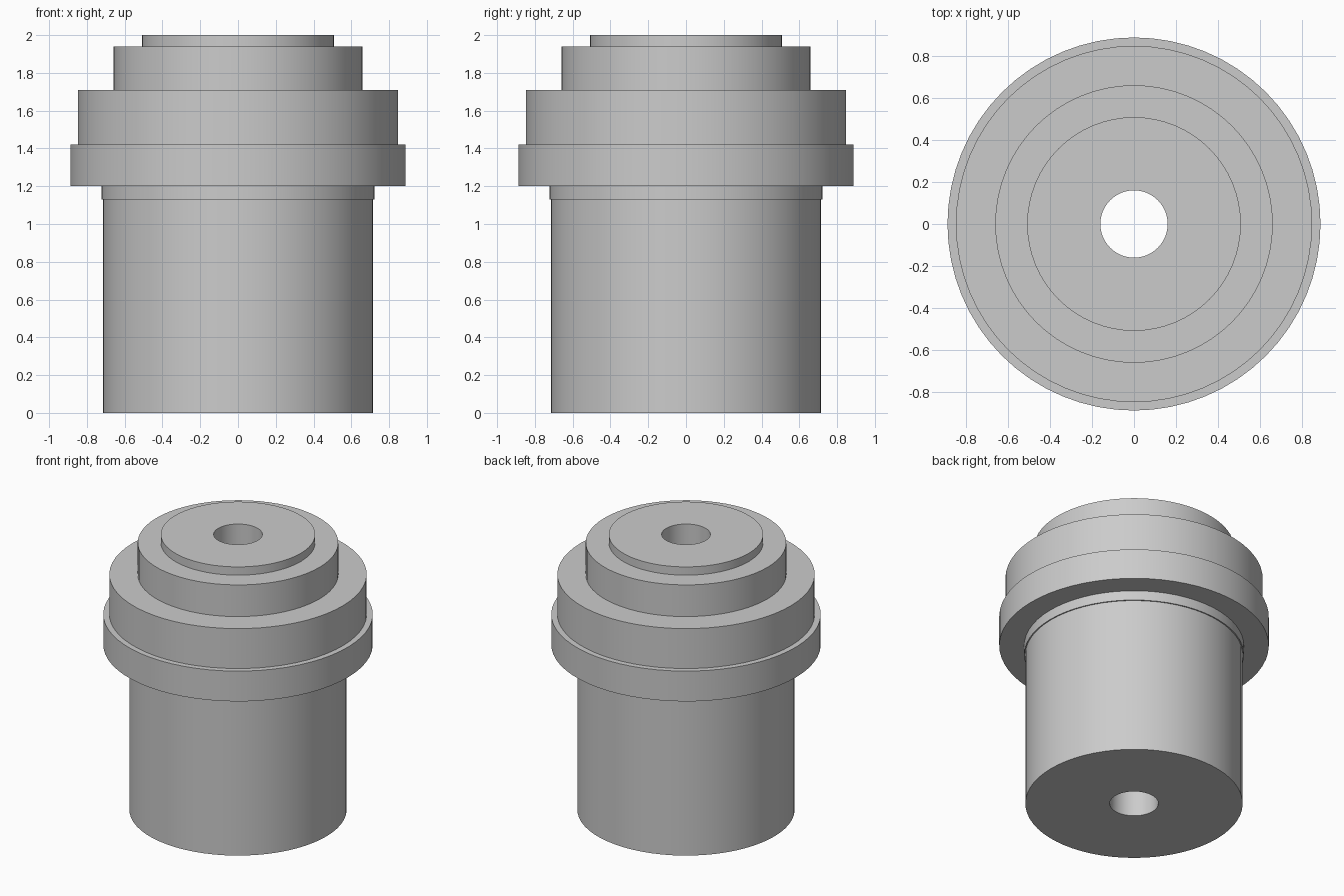
import bpy
import bmesh
import math

SEGMENTS = 64
BORE = 0.16

cube = bpy.data.objects.get("Cube")
if cube:
    bpy.data.objects.remove(cube, do_unlink=True)

# Single plain grey finish
grey = bpy.data.materials.new("plain_grey")
grey.use_nodes = True
colour = (0.6, 0.6, 0.6, 1.0)
grey.diffuse_color = colour
grey.node_tree.nodes["Principled BSDF"].inputs["Base Color"].default_value = colour

# Steps from the bottom up: outer radius, bottom height, top height
steps = [
    (0.715, 0.0, 1.13),   # body
    (0.723, 1.13, 1.2),   # collar
    (0.887, 1.2, 1.42),   # flange
    (0.847, 1.42, 1.71),  # shoulder
    (0.66, 1.71, 1.94),   # neck
    (0.508, 1.94, 2.0),   # top pad
]

# Closed half section, with the through bore as its inner edge
profile = [(BORE, 0.0)]
for radius, low, high in steps:
    profile += [(radius, low), (radius, high)]
profile.append((BORE, steps[-1][2]))

# Turn the section around the vertical axis
bm = bmesh.new()
rings = []
for r, z in profile:
    ring = []
    for i in range(SEGMENTS):
        a = math.tau * i / SEGMENTS
        ring.append(bm.verts.new((r * math.cos(a), r * math.sin(a), z)))
    rings.append(ring)
for k, lower in enumerate(rings):
    upper = rings[(k + 1) % len(rings)]
    for i in range(SEGMENTS):
        j = (i + 1) % SEGMENTS
        bm.faces.new((lower[i], lower[j], upper[j], upper[i]))
bmesh.ops.recalc_face_normals(bm, faces=bm.faces)

mesh = bpy.data.meshes.new("stepped_bushing")
bm.to_mesh(mesh)
bm.free()
mesh.materials.append(grey)
bushing = bpy.data.objects.new("stepped_bushing", mesh)
bpy.context.collection.objects.link(bushing)

# Smooth walls with crisp step edges
bpy.ops.object.select_all(action="DESELECT")
bushing.select_set(True)
bpy.context.view_layer.objects.active = bushing
bpy.ops.object.shade_smooth_by_angle(angle=math.radians(30))
